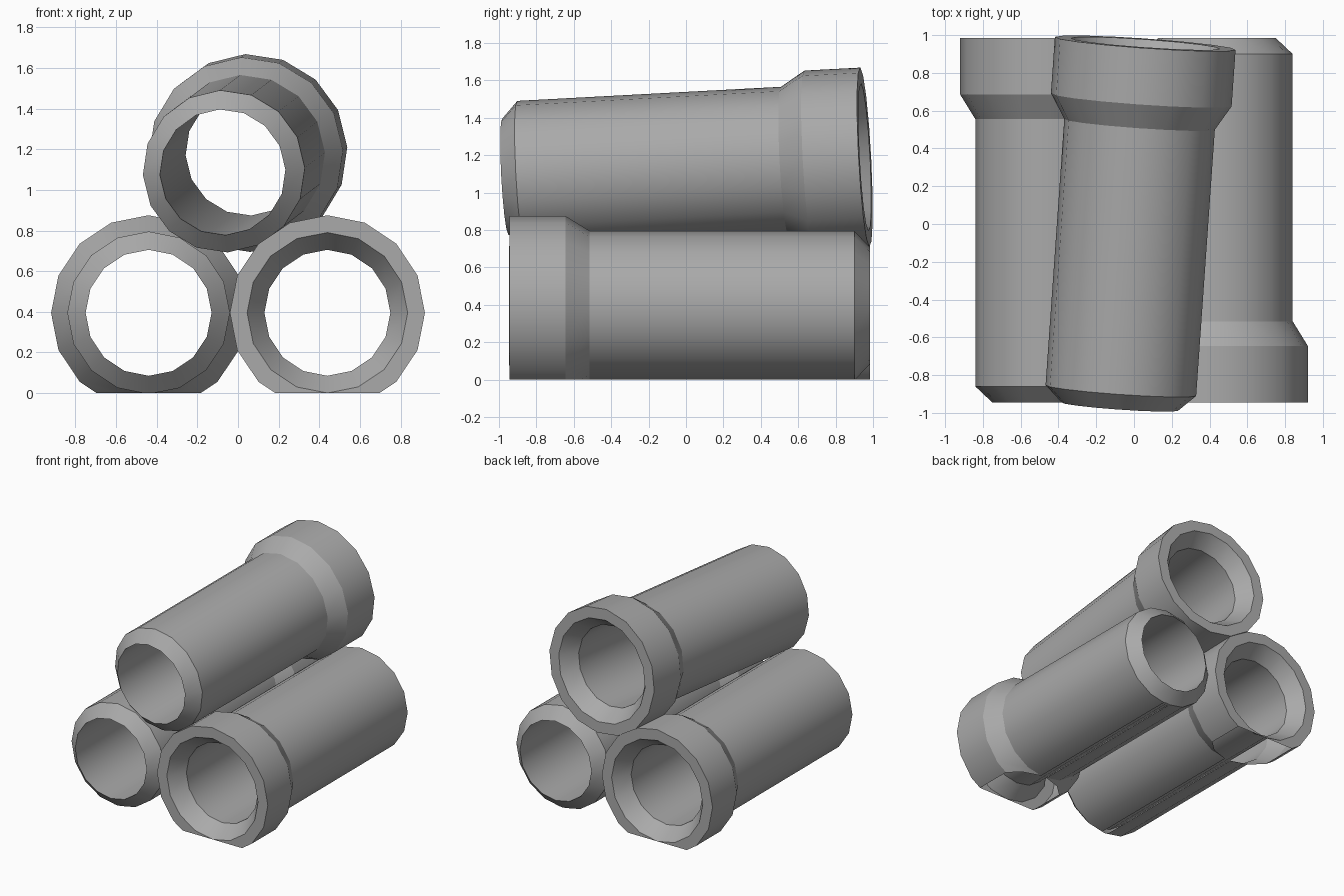
import bpy
import bmesh
from math import cos, sin, pi, radians

cube = bpy.data.objects.get("Cube")
if cube:
    bpy.data.objects.remove(cube, do_unlink=True)

SIDES = 16
LENGTH = 1.93

concrete = bpy.data.materials.new("grey concrete")
concrete.use_nodes = True
concrete.diffuse_color = (0.4, 0.4, 0.4, 1)
concrete.node_tree.nodes["Principled BSDF"].inputs["Base Color"].default_value = (0.4, 0.4, 0.4, 1)

# Closed wall profile as (radius, distance along the pipe); the socket end is at +y
end = LENGTH / 2
PROFILE = [
    (0.31, -end),
    (0.40, -end + 0.085),
    (0.40, end - 0.43),
    (0.48, end - 0.30),
    (0.48, end),
    (0.395, end),
    (0.31, end - 0.12),
]


def pipe(name, location, rotation=(0, 0, 0), on_ground=False):
    """Sweep the wall profile around the y axis."""
    bm = bmesh.new()
    rings = []
    for radius, y in PROFILE:
        angles = [2 * pi * i / SIDES for i in range(SIDES)]
        rings.append([bm.verts.new((radius * cos(a), y, radius * sin(a))) for a in angles])
    for k, ring in enumerate(rings):
        following = rings[(k + 1) % len(rings)]
        for i in range(SIDES):
            j = (i + 1) % SIDES
            bm.faces.new((ring[i], ring[j], following[j], following[i]))
    bmesh.ops.recalc_face_normals(bm, faces=bm.faces)

    # Trim whatever would sink below the ground
    if on_ground:
        bmesh.ops.bisect_plane(
            bm, geom=bm.verts[:] + bm.edges[:] + bm.faces[:],
            plane_co=(0, 0, -location[2]), plane_no=(0, 0, -1), clear_outer=True)

    mesh = bpy.data.meshes.new(name)
    bm.to_mesh(mesh)
    bm.free()
    mesh.materials.append(concrete)
    obj = bpy.data.objects.new(name, mesh)
    bpy.context.collection.objects.link(obj)
    obj.location = location
    obj.rotation_euler = [radians(a) for a in rotation]

    bpy.ops.object.select_all(action="DESELECT")
    obj.select_set(True)
    bpy.context.view_layer.objects.active = obj
    bpy.ops.object.shade_smooth_by_angle(angle=radians(30))
    return obj


# Two pipes on the ground, laid in opposite directions
pipe("lower_right_pipe", (-0.44, 0.02, 0.395), on_ground=True)
pipe("lower_left_pipe", (0.44, 0.02, 0.395), (0, 0, 180), on_ground=True)

# One pipe resting askew on top
pipe("upper_pipe", (-0.008, -0.005, 1.138), (3.05, -2.5, -4.15))
